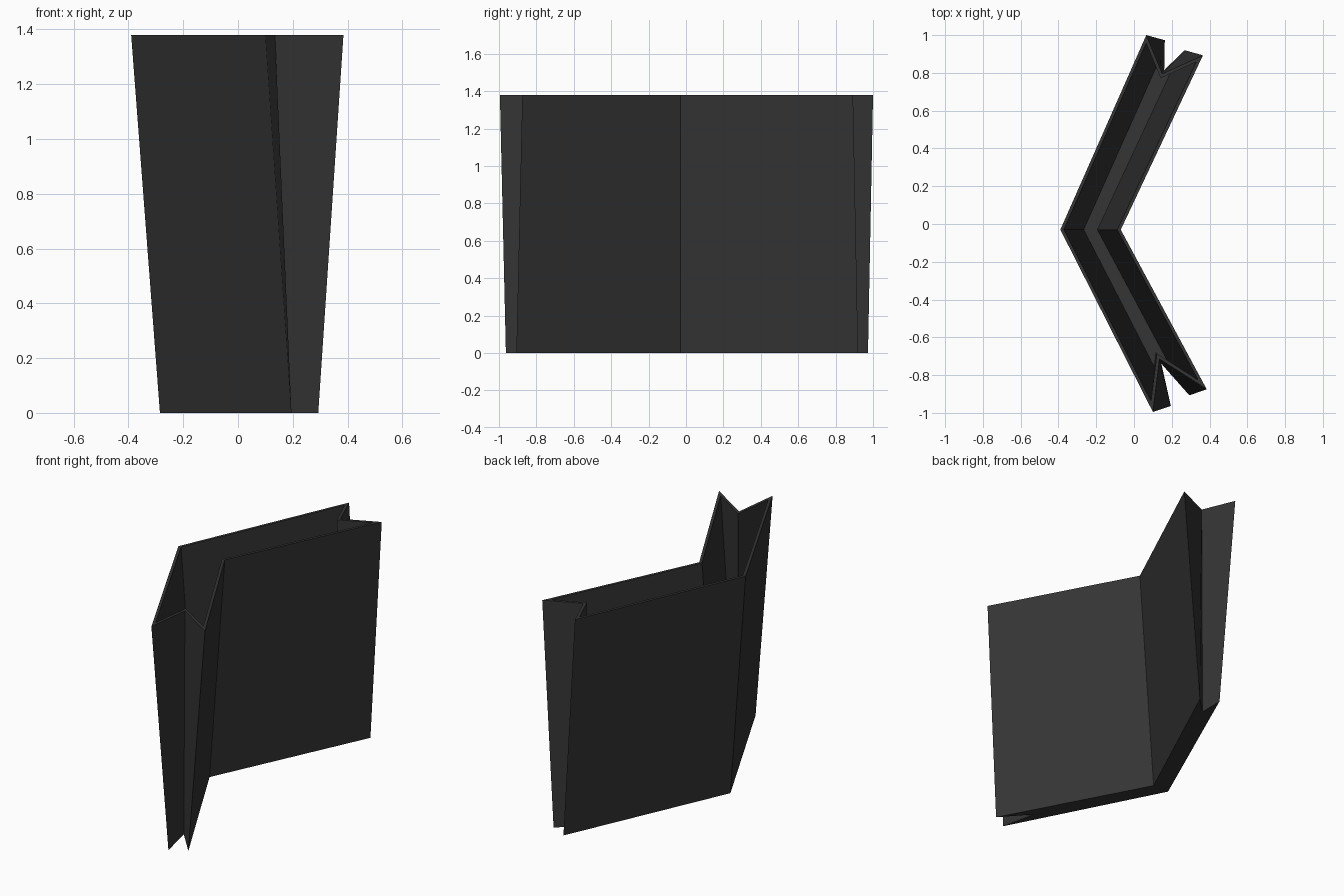
import bpy, bmesh
from mathutils import Vector

if "Cube" in bpy.data.objects:
    bpy.data.objects.remove(bpy.data.objects["Cube"])

H, WALL = 1.38, 0.017

# Bag outline (counter-clockwise): folded body with a pleat at each end
TOP = [(-0.39, -0.03), (0.10, -0.995), (0.135, -0.715), (0.385, -0.875),
       (-0.07, -0.03), (0.365, 0.893), (0.15, 0.795), (0.065, 1.0)]
BOTTOM = [(-0.285, -0.03), (0.195, -0.963), (0.145, -0.74), (0.293, -0.907),
          (-0.175, -0.03), (0.268, 0.92), (0.16, 0.815), (0.163, 0.973)]


def inset(pts, t):
    """Move every edge of a counter-clockwise outline inward by t."""
    out, n = [], len(pts)
    for i in range(n):
        p = Vector(pts[i])
        a = (p - Vector(pts[i - 1])).normalized()
        b = (Vector(pts[(i + 1) % n]) - p).normalized()
        na, nb = Vector((-a.y, a.x)), Vector((-b.y, b.x))
        m = na + nb
        out.append(p + m * (2 * t / m.length_squared))
    return out


mat = bpy.data.materials.new("charcoal paper")
mat.diffuse_color = (0.035, 0.035, 0.035, 1)
mat.use_nodes = True
mat.node_tree.nodes["Principled BSDF"].inputs["Base Color"].default_value = mat.diffuse_color

bm = bmesh.new()


def ring(pts, z):
    return [bm.verts.new((p[0], p[1], z)) for p in pts]


# Outer wall, rim, inner wall, then both sides of the floor
rings = [ring(BOTTOM, 0), ring(TOP, H),
         ring(inset(TOP, WALL), H), ring(inset(BOTTOM, WALL), WALL)]
n = len(TOP)
for lo, hi in zip(rings, rings[1:]):
    for i in range(n):
        j = (i + 1) % n
        bm.faces.new((lo[i], lo[j], hi[j], hi[i]))
floors = [bm.faces.new(rings[0][::-1]), bm.faces.new(rings[3])]
bmesh.ops.triangulate(bm, faces=floors)
bmesh.ops.recalc_face_normals(bm, faces=bm.faces)

me = bpy.data.meshes.new("open_bag")
bm.to_mesh(me)
bm.free()
me.materials.append(mat)
bag = bpy.data.objects.new("open_bag", me)
bpy.context.collection.objects.link(bag)
